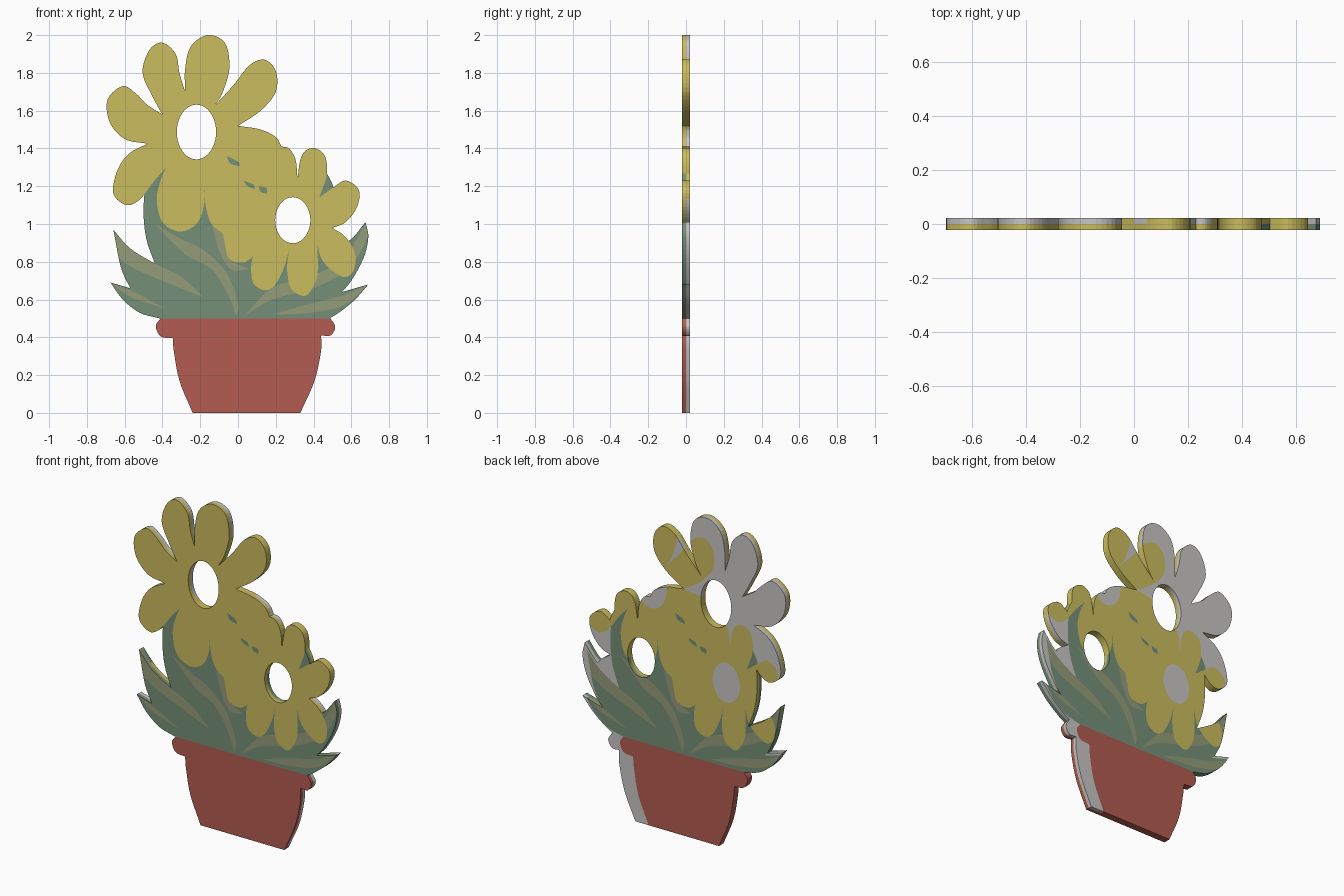
import bpy, bmesh, math
from mathutils import Vector
from mathutils.geometry import delaunay_2d_cdt

if "Cube" in bpy.data.objects:
    bpy.data.objects.remove(bpy.data.objects["Cube"])

HALF = 0.022  # half the plate thickness


def material(name, rgb):
    m = bpy.data.materials.new(name)
    lin = [((c / 255 + 0.055) / 1.055) ** 2.4 for c in rgb]
    m.diffuse_color = (*lin, 1)
    m.use_nodes = True
    m.node_tree.nodes["Principled BSDF"].inputs["Base Color"].default_value = m.diffuse_color
    return m


MATS = [material("petal yellow", (203, 188, 94)), material("leaf green", (117, 144, 120)),
        material("pale leaf green", (149, 156, 121)), material("terracotta", (178, 92, 81)),
        material("bare grey", (200, 199, 197))]
YELLOW, GREEN, PALE, RED, GREY = range(5)


def arc(pts, steps=5):
    """Smooth open curve through points given in hundredths."""
    p = [Vector(q) / 100 for q in pts]
    p = [2 * p[0] - p[1]] + p + [2 * p[-1] - p[-2]]
    out = []
    for a, b, c, d in zip(p, p[1:], p[2:], p[3:]):
        for i in range(steps):
            t = i / steps
            out.append(0.5 * (2 * b + (c - a) * t + (2 * a - 5 * b + 4 * c - d) * t * t
                              + (3 * b - a - 3 * c + d) * t ** 3))
    return out + [p[-2]]


def shape(*arcs):
    """Closed outline from arcs that meet in sharp points."""
    out = []
    for a in arcs:
        for q in arc(a):
            if not out or (q - out[-1]).length > 1e-4:
                out.append(q)
    if (out[0] - out[-1]).length < 1e-4:
        out.pop()
    return out


def ellipse(cx, cz, rx, rz, n=40):
    return [Vector((cx + rx * math.cos(2 * math.pi * i / n),
                    cz + rz * math.sin(2 * math.pi * i / n))) for i in range(n)]


# large flower, one arc per petal
large_flower = shape(
    [(-48, 142.5), (-60, 145), (-68, 154), (-69, 166), (-61, 173), (-54, 169), (-48, 163), (-40, 158)],
    [(-40, 158), (-45, 167), (-50.5, 180), (-47, 192), (-40, 196), (-33, 190), (-31, 180), (-28, 170)],
    [(-28, 170), (-28, 182), (-25, 194), (-16, 200), (-7, 196), (-4.5, 183), (-8, 170), (-12, 163)],
    [(-12, 163), (-2, 174), (6, 184), (14, 187), (20, 181), (20, 170), (12, 160), (0, 152)],
    [(0, 152), (12, 150), (20, 146), (23, 141)],
    [(18, 95), (7, 82), (1, 79.5), (-5, 82), (-7, 90), (-8, 95)],
    [(-8, 95), (-14, 100), (-17, 109), (-18, 120)],
    [(-18, 120), (-18, 110), (-22, 100), (-31, 96), (-40, 101), (-43, 113), (-41, 123), (-38, 130)],
    [(-38, 130), (-45, 122), (-52, 113), (-59, 110), (-66, 116), (-64, 128), (-58, 137), (-48, 142.5)])

# small flower
small_flower = shape(
    [(23, 141), (27, 140), (30.5, 134), (31.5, 124)],
    [(31.5, 124), (33, 134), (36, 139), (41, 140), (46, 136), (47, 126), (43, 114)],
    [(43, 114), (50, 119), (57, 123), (64, 118), (63, 109), (57, 101), (50, 98)],
    [(50, 98), (57, 93), (62, 84), (61, 75), (56, 72), (49, 76), (44, 82), (42, 90)],
    [(42, 90), (42, 73), (38, 64), (34, 62), (28, 66), (26, 76), (27, 86)],
    [(27, 86), (24, 76), (19, 67), (13.5, 65), (8, 69), (7, 78), (9, 86)],
    [(12, 110), (23, 141)])

# flower centres are cut right through
holes = [ellipse(-0.22, 1.487, 0.104, 0.145), ellipse(0.29, 1.02, 0.093, 0.122)]

# foliage behind the flowers
foliage = shape(
    [(-41.5, 50), (-52, 53), (-61, 60), (-67.5, 69)],
    [(-67.5, 69), (-57, 66)],
    [(-57, 66), (-62, 77), (-66, 97)],
    [(-66, 97), (-57, 87), (-44, 79)],
    [(-44, 79), (-48.5, 92), (-50, 107), (-48, 121), (-38, 130)],
    [(-10, 135), (35, 116)], [(47, 127), (50, 121), (51, 116)], [(44, 113), (46, 95)],
    [(54, 90), (60, 92), (67.5, 101)],
    [(67.5, 101), (69, 93), (66.5, 82), (60, 70), (55, 64)],
    [(55, 64), (69, 68)],
    [(69, 68), (62, 60), (54, 53.5), (48.5, 50)])

# pale veins on the leaves
veins = [
    shape([(-66, 97), (-57, 87), (-44, 79), (-30, 72), (-18, 61)],
          [(-18, 61), (-40, 70), (-56, 77), (-64, 84), (-66, 97)]),
    shape([(-44, 100), (-30, 92), (-18, 86), (-6, 74), (0, 58), (-1, 51)],
          [(-1, 51), (-5, 62), (-14, 76), (-28, 84), (-44, 100)]),
    shape([(-67, 68.5), (-55, 64), (-38, 55)], [(-38, 55), (-56, 61), (-67, 68.5)]),
    shape([(67.5, 100), (68, 92), (58, 76), (40, 66), (18, 60), (3, 51)],
          [(3, 51), (18, 66), (40, 73), (56, 82), (67.5, 100)]),
    shape([(69, 68), (55, 62), (35, 57), (18, 52)], [(18, 52), (38, 53), (56, 57), (69, 68)]),
    shape([(-14, 101), (-8, 95), (-5, 82), (6, 76)], [(6, 76), (-4, 76), (-10, 86), (-14, 101)])]

# green flecks showing through the petals
flecks = [shape([(-6, 136), (0, 133), (1, 130.5)], [(1, 130.5), (-4, 132), (-6, 136)]),
          shape([(3, 123), (8, 121), (9, 118.5)], [(9, 118.5), (5, 120), (3, 123)]),
          shape([(11, 120), (15, 119), (15.5, 116)], [(15.5, 116), (12, 117), (11, 120)])]

# pot with rolled rim
pot = shape([(-41, 50), (-43.5, 46), (-41, 40.5), (-34.5, 39.5)],
            [(-34.5, 39.5), (-34, 33), (-31, 17), (-24, 0)],
            [(33, 0), (40.5, 17), (44, 33), (44, 41)],
            [(44, 41), (49, 41), (51.5, 45.5), (49, 50)])

OUTLINES = [large_flower, small_flower, *holes, foliage, *veins, *flecks, pot]


def inside(poly, x, z):
    hit = False
    for a, b in zip(poly, poly[1:] + poly[:1]):
        if (a.y > z) != (b.y > z) and x < a.x + (z - a.y) * (b.x - a.x) / (b.y - a.y):
            hit = not hit
    return hit


def artwork(x, z):
    """Part name and colour of the drawing at a point."""
    def within(polys):
        return any(inside(p, x, z) for p in polys)
    if within(holes):
        return None, GREY
    for name, poly in (("small_flower", small_flower), ("large_flower", large_flower)):
        if inside(poly, x, z):
            return name, GREEN if within(flecks) else YELLOW
    if inside(pot, x, z):
        return "pot", RED
    if inside(foliage, x, z):
        return "foliage", PALE if within(veins) else GREEN
    return None, GREY


# triangulate the drawing together with its mirror image, which colours the back
coords, edges = [], []
for s in (1, -1):
    for poly in OUTLINES:
        n, k = len(coords), len(poly)
        coords += [Vector((s * p.x, p.y)) for p in poly]
        edges += [(n + i, n + (i + 1) % k) for i in range(k)]
verts, _, tris, *_ = delaunay_2d_cdt(coords, edges, [], 0, 1e-5)

parts, directed = {}, set()
for t in tris:
    t = list(t)
    a, b, c = (verts[i] for i in t)
    area = (b - a).cross(c - a)
    if area < 0:
        t.reverse()
    m = (a + b + c) / 3
    name, front = artwork(m.x, m.y)
    if name:
        parts.setdefault(name, []).append((t, front, artwork(-m.x, m.y)[1]))
        directed.update(zip(t, t[1:] + t[:1]))

# one plate per part: front, back and outer rim
for name, faces in parts.items():
    bm = bmesh.new()
    cache = {}

    def v(i, y):
        if (i, y) not in cache:
            cache[i, y] = bm.verts.new((verts[i].x, y * HALF, verts[i].y))
        return cache[i, y]

    def face(vs, mat):
        bm.faces.new(vs).material_index = mat

    for t, front, back in faces:
        face([v(i, -1) for i in t], front)
        face([v(i, 1) for i in reversed(t)], back)
        for a, b in zip(t, t[1:] + t[:1]):
            if (b, a) not in directed:
                face([v(b, -1), v(a, -1), v(a, 0), v(b, 0)], front)
                face([v(b, 0), v(a, 0), v(a, 1), v(b, 1)], back)
    mesh = bpy.data.meshes.new(name)
    bm.to_mesh(mesh)
    bm.free()
    for m in MATS:
        mesh.materials.append(m)
    ob = bpy.data.objects.new(name, mesh)
    bpy.context.collection.objects.link(ob)
